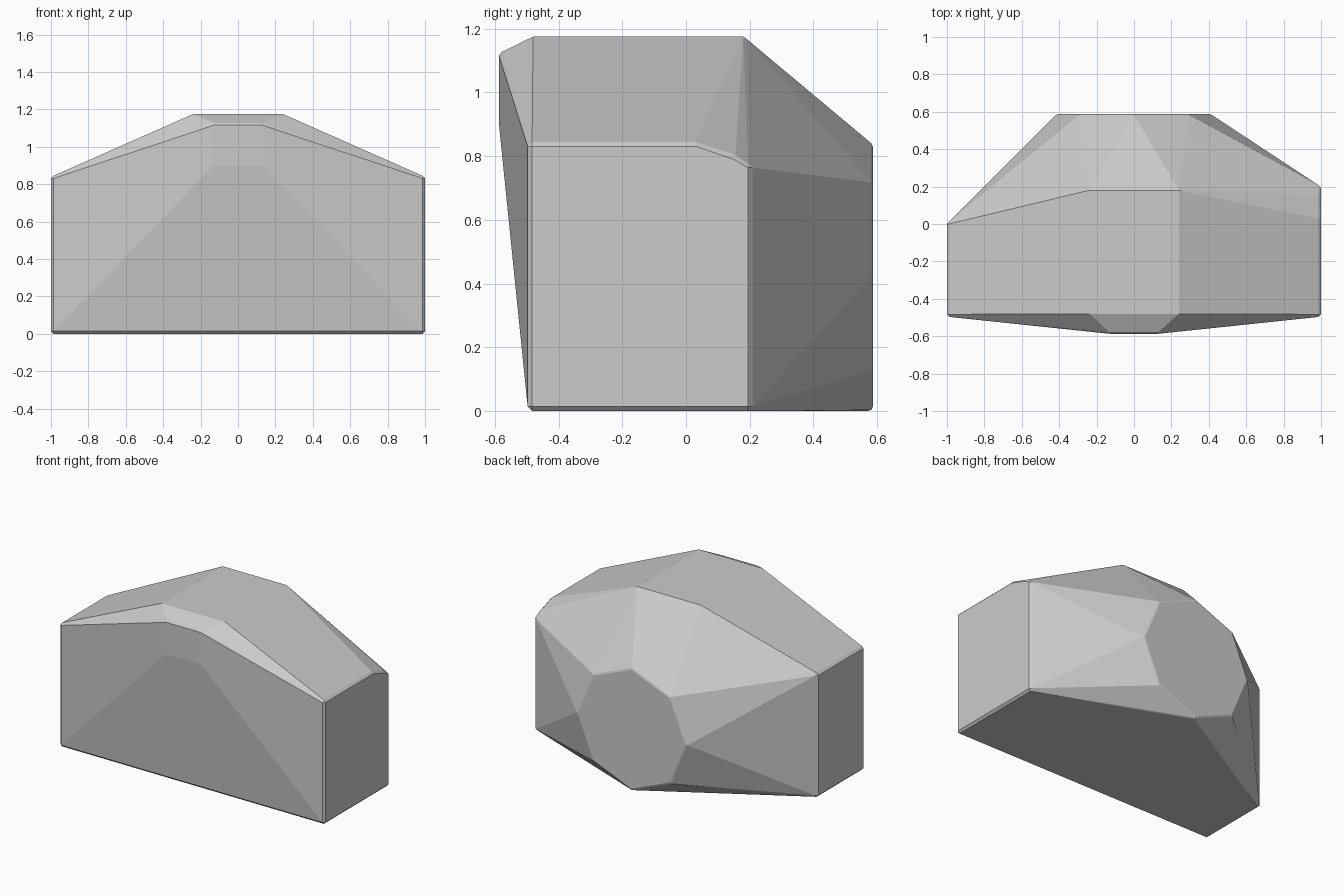
import bpy, bmesh, math

if "Cube" in bpy.data.objects:
    bpy.data.objects.remove(bpy.data.objects["Cube"])

B = 0.014  # edge rounding


def corner(x, y, z, cx=0, cy=0, cz=0.42):
    """Three points that chamfer one box corner towards the centre."""
    ix = x - math.copysign(B, x - cx)
    iy = y - math.copysign(B, y - cy)
    iz = z - math.copysign(B, z - cz)
    return [(x, iy, iz), (ix, y, iz), (ix, iy, z)]


pts = []

# Body ends: front edges on both sides
for s in (-1, 1):
    for z in (0, 0.845):
        pts += corner(s, -0.497, z)

# Left end stops short, right end reaches further back with a sloped top
for z in (0, 0.845):
    pts += corner(-1, 0.015, z, cy=-0.3)
pts += corner(1, 0.208, 0)
pts += corner(1, 0.208, 0.778)
pts += [(1, 0.03, 0.831), (1 - B, 0.03, 0.845),
        (1, 0.15, 0.79), (1 - B, 0.155, 0.804)]

# Raised top hump and its front nose
for s in (-1, 1):
    pts += [(s * 0.24, -0.48, 1.175), (s * 0.24, 0.18, 1.175),
            (s * 0.235, 0.19, 1.168),
            (s * 0.13, -0.587, 0.9), (s * 0.13, -0.587, 1.115),
            (s * 0.13, -0.578, 1.127)]

# Eight-sided rear disc with a small rounded rim
for r, y in ((0.406, 0.587), (0.418, 0.582), (0.422, 0.57)):
    for i in range(8):
        a = i * math.pi / 4
        pts.append((r * math.sin(a), y, 0.422 + r * math.cos(a)))

# Wrap everything in one faceted shell
bm = bmesh.new()
for p in pts:
    bm.verts.new(p)
res = bmesh.ops.convex_hull(bm, input=bm.verts[:])
loose = [v for v in bm.verts if not v.link_faces]
bmesh.ops.delete(bm, geom=loose, context='VERTS')
bmesh.ops.dissolve_limit(bm, angle_limit=math.radians(0.5),
                         verts=bm.verts[:], edges=bm.edges[:])
bmesh.ops.recalc_face_normals(bm, faces=bm.faces[:])

mesh = bpy.data.meshes.new("faceted_shell")
bm.to_mesh(mesh)
bm.free()
shell = bpy.data.objects.new("faceted_shell", mesh)
bpy.context.collection.objects.link(shell)
